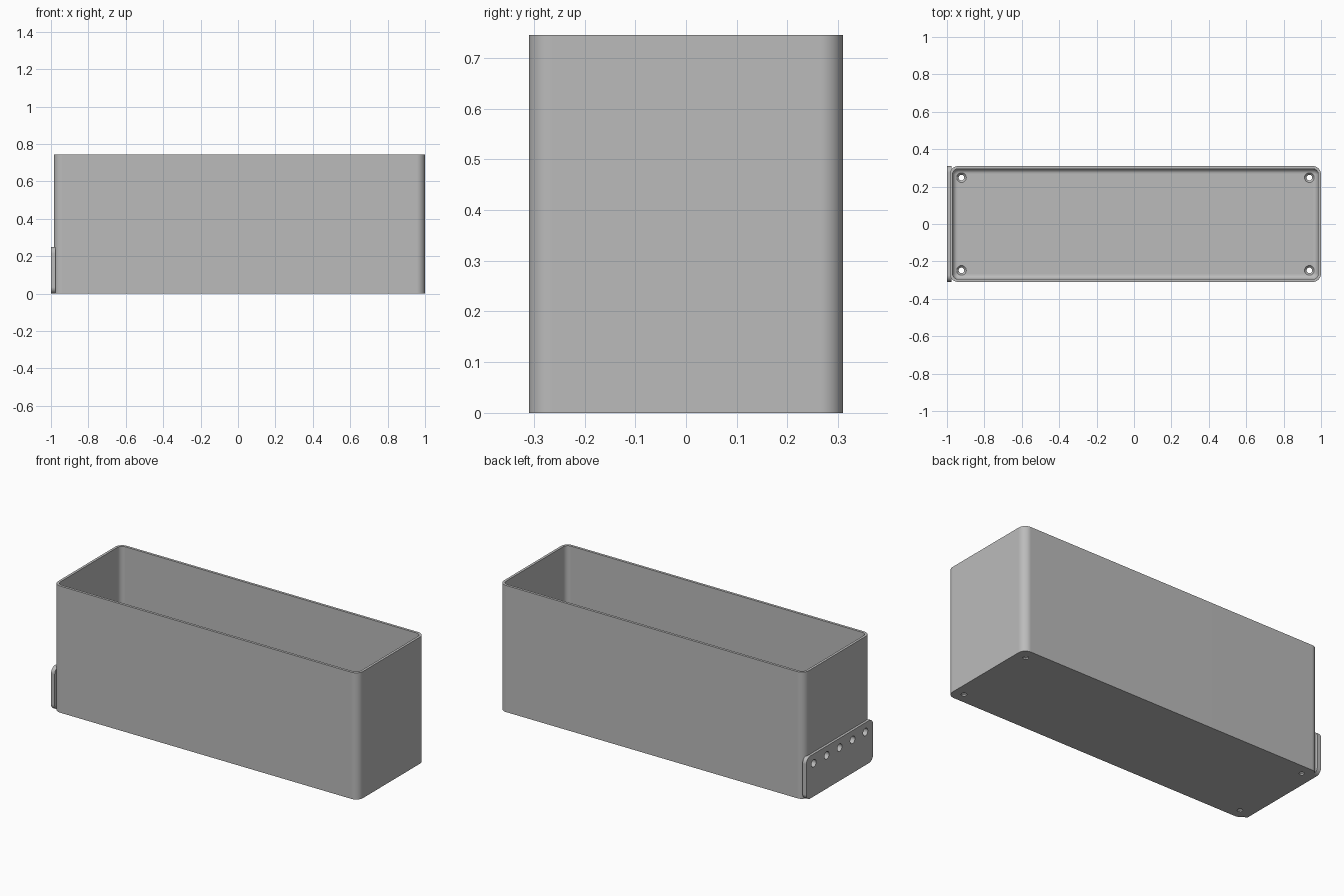
import bpy, bmesh, math
from mathutils import Matrix, Vector

cube = bpy.data.objects.get("Cube")
if cube:
    bpy.data.objects.remove(cube, do_unlink=True)

grey = bpy.data.materials.new("plain grey")
grey.use_nodes = True
colour = (0.5, 0.5, 0.5, 1)
grey.diffuse_color = colour
grey.node_tree.nodes["Principled BSDF"].inputs["Base Color"].default_value = colour

CX, HX, HY, H = 0.0075, 0.9925, 0.31, 0.745   # box centre and half sizes
WALL, FLOOR, R, FILLET = 0.015, 0.02, 0.045, 0.028


def ring(hx, hy, r, z, n=8):
    """Points of a rounded rectangle at height z."""
    pts = []
    for k, (sx, sy) in enumerate(((1, 1), (-1, 1), (-1, -1), (1, -1))):
        for i in range(n + 1):
            a = math.pi / 2 * (k + i / n)
            pts.append(Vector((sx * (hx - r) + r * math.cos(a),
                               sy * (hy - r) + r * math.sin(a), z)))
    return pts


def loft(name, rings, matrix):
    """Skin a stack of rings and close both ends."""
    bm = bmesh.new()
    loops = [[bm.verts.new(matrix @ p) for p in pts] for pts in rings]
    for a, b in zip(loops, loops[1:]):
        for i in range(len(a)):
            j = (i + 1) % len(a)
            bm.faces.new((a[i], a[j], b[j], b[i]))
    bm.faces.new(loops[0][::-1])
    bm.faces.new(loops[-1])
    bmesh.ops.recalc_face_normals(bm, faces=bm.faces)
    mesh = bpy.data.meshes.new(name)
    bm.to_mesh(mesh)
    bm.free()
    mesh.materials.append(grey)
    obj = bpy.data.objects.new(name, mesh)
    bpy.context.collection.objects.link(obj)
    return obj


def drill(obj, matrix, profile):
    """Cut a turned hole given as (radius, height) pairs."""
    circles = [[Vector((r * math.cos(i * math.tau / 24), r * math.sin(i * math.tau / 24), z))
                for i in range(24)] for r, z in profile]
    cutter = loft("hole_cutter", circles, matrix)
    cutter.hide_render = True
    bpy.context.view_layer.objects.active = obj
    mod = obj.modifiers.new("hole", 'BOOLEAN')
    mod.operation, mod.solver, mod.object = 'DIFFERENCE', 'EXACT', cutter
    bpy.ops.object.modifier_apply(modifier=mod.name)
    bpy.data.objects.remove(cutter, do_unlink=True)


def finish(obj):
    """Smooth the rounded parts while flat faces stay flat."""
    bpy.ops.object.select_all(action='DESELECT')
    obj.select_set(True)
    bpy.context.view_layer.objects.active = obj
    bpy.ops.object.shade_smooth_by_angle(angle=math.radians(30))
    mod = obj.modifiers.new("flat_normals", 'WEIGHTED_NORMAL')
    mod.keep_sharp = True


# Open box with a filleted inside floor
ix, iy, ir = HX - WALL, HY - WALL, R - WALL
rings = [ring(HX, HY, R, 0), ring(HX, HY, R, H), ring(ix, iy, ir, H)]
for i in range(7):
    a = math.pi / 2 * i / 6
    inset = FILLET * (1 - math.cos(a))
    rings.append(ring(ix - inset, iy - inset, ir - inset,
                      FLOOR + FILLET * (1 - math.sin(a))))
box = loft("box", rings, Matrix.Translation((CX, 0, 0)))

# Countersunk screw holes in the floor corners
for sx in (-1, 1):
    for sy in (-1, 1):
        drill(box, Matrix.Translation((CX + sx * 0.93, sy * 0.248, 0)),
              [(0.015, -0.02), (0.015, 0.008), (0.026, FLOOR), (0.026, 0.04)])

# Mounting plate on the end wall
turn = Matrix.Rotation(math.radians(90), 4, 'Y')
plate = loft("mounting_plate", [ring(0.125, HY, 0.035, z) for z in (0, 0.024)],
             Matrix.Translation((-1, 0, 0.125)) @ turn)

# Row of holes through plate and wall
for i in range(-2, 3):
    place = Matrix.Translation((-1, i * 0.12, 0.195)) @ turn
    for part in (plate, box):
        drill(part, place, [(0.022, -0.02), (0.022, 0.06)])

finish(box)
finish(plate)
